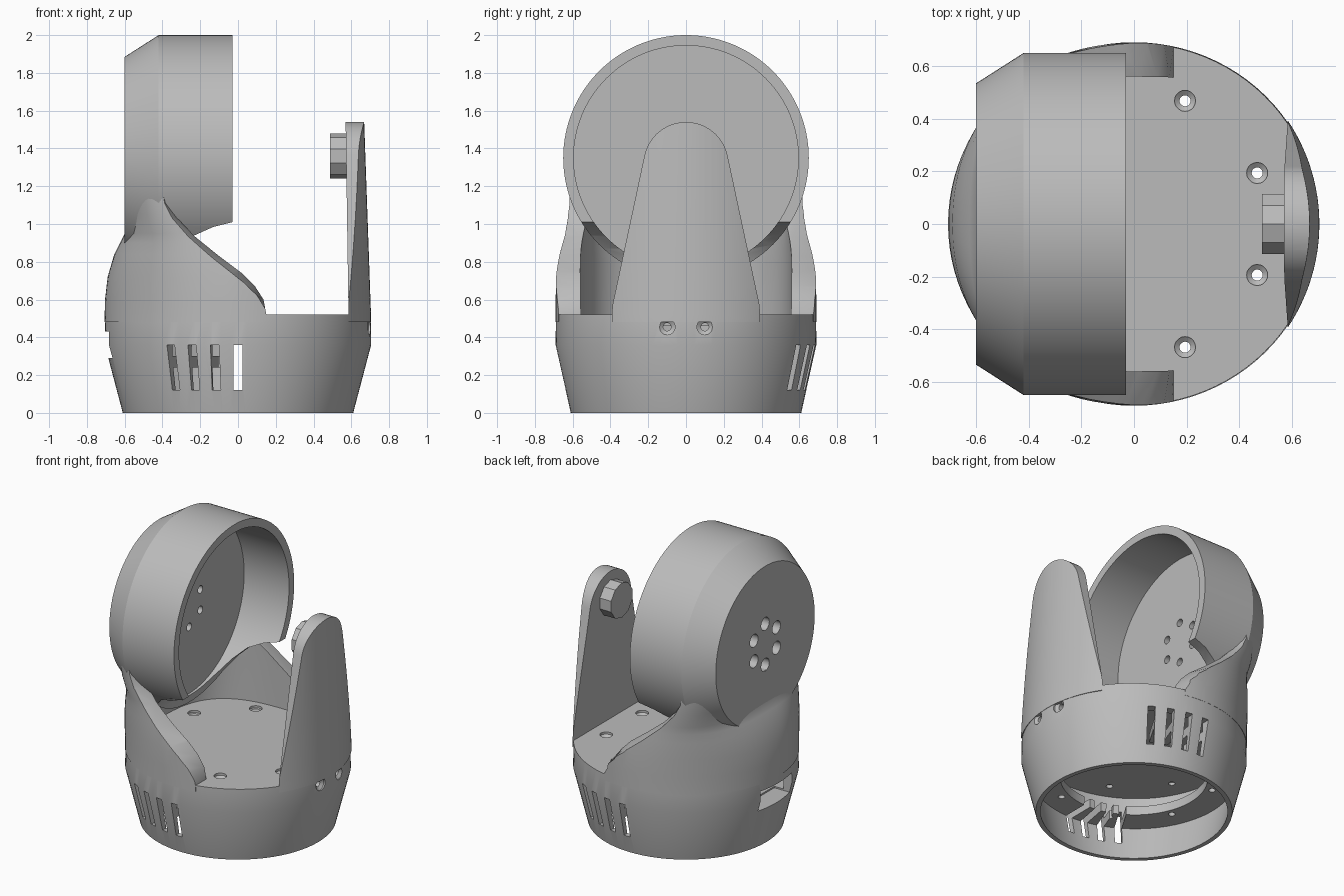
import bpy, bmesh, math
from math import sin, cos, tau, radians

if "Cube" in bpy.data.objects:
    bpy.data.objects.remove(bpy.data.objects["Cube"])

grey = bpy.data.materials.new("plain grey")
grey.use_nodes = True
COLOUR = (0.5, 0.5, 0.5, 1)
grey.diffuse_color = COLOUR
grey.node_tree.nodes["Principled BSDF"].inputs["Base Color"].default_value = COLOUR


def loft(name, rings):
    """Skin a list of equal rings of points and cap both ends."""
    bm = bmesh.new()
    rows = [[bm.verts.new(p) for p in ring] for ring in rings]
    n = len(rows[0])
    for a, b in zip(rows, rows[1:]):
        for i in range(n):
            j = (i + 1) % n
            bm.faces.new((a[i], a[j], b[j], b[i]))
    bm.faces.new(rows[0][::-1])
    bm.faces.new(rows[-1])
    bmesh.ops.recalc_face_normals(bm, faces=bm.faces)
    mesh = bpy.data.meshes.new(name)
    bm.to_mesh(mesh)
    bm.free()
    mesh.materials.append(grey)
    ob = bpy.data.objects.new(name, mesh)
    bpy.context.collection.objects.link(ob)
    return ob


def lathe_z(name, profile, cx=0, cy=0, n=96, squash=0):
    """Profile of (radius, z) turned about a vertical axis."""
    return loft(name, [[(cx + r * cos(tau * i / n),
                         cy + r * sin(tau * i / n) * (1 - squash * min(z / 0.36, 1)), z)
                        for i in range(n)] for r, z in profile])


def lathe_x(name, profile, cy=0, cz=0, n=96):
    """Profile of (radius, x) turned about a sideways axis."""
    return loft(name, [[(x, cy + r * sin(tau * i / n), cz + r * cos(tau * i / n))
                        for i in range(n)] for r, x in profile])


def oval(a, b, z, power, n=96):
    """Rounded-square ring at height z."""
    def f(v):
        return math.copysign(abs(v) ** (2 / power), v)
    return [(a * f(cos(tau * i / n)), b * f(sin(tau * i / n)), z) for i in range(n)]


def box(x0, x1, y0, y1, z0, z1, angle=0):
    """Box cutter turned about the z axis."""
    c, s = cos(angle), sin(angle)
    quad = [(x0, y0), (x1, y0), (x1, y1), (x0, y1)]
    return loft("cutter", [[(x * c - y * s, x * s + y * c, z) for x, y in quad]
                           for z in (z0, z1)])


def combine(target, cutters, operation="DIFFERENCE"):
    """Apply each cutter to the target, then remove it."""
    bpy.context.view_layer.objects.active = target
    for cutter in cutters:
        cutter.hide_render = True
        mod = target.modifiers.new("cut", "BOOLEAN")
        mod.operation, mod.solver, mod.object = operation, "EXACT", cutter
        bpy.ops.object.modifier_apply(modifier=mod.name)
        bpy.data.objects.remove(cutter)


# Hollow base with deck on top and a ledge inside
base = lathe_z("base_shell", [(0.645, 0.46), (0.645, 0.30), (0.46, 0.30), (0.46, 0.24),
                              (0.635, 0.24), (0.58, 0), (0.61, 0), (0.705, 0.36),
                              (0.702, 0.52)], squash=0.02)
cuts = []
# Ring of countersunk deck holes
for k in range(8):
    a = radians(22.5 + 45 * k)
    cuts.append(lathe_z("cutter", [(0.021, 0.2), (0.021, 0.49), (0.04, 0.505), (0.04, 0.6)],
                        0.507 * cos(a), 0.507 * sin(a), 20))
# Cooling slots, repeated half a turn round
for k in range(4):
    for turn in (-90, 90):
        cuts.append(box(0.4, 0.9, -0.023, 0.023, 0.12, 0.36, radians(turn - 10.3 * k)))
# Screw holes below the arm, and the rear port
for y in (-0.1, 0.1):
    cuts.append(lathe_x("cutter", [(0.021, 0.6), (0.021, 0.675), (0.042, 0.69), (0.042, 0.8)],
                        y, 0.455, 20))
cuts.append(box(-0.8, -0.55, -0.17, 0.17, 0.29, 0.43))
combine(base, cuts)

# Cup-shaped head lying on its side
head = lathe_x("head_cup", [(0.595, -0.37), (0.595, -0.03), (0.65, -0.03),
                            (0.65, -0.42), (0.535, -0.6)], 0, 1.35, 128)
under = [(0.1, 1.03), (-0.03, 1.01), (-0.13, 0.985), (-0.23, 0.94), (-0.30, 0.87),
         (-0.345, 0.79), (-0.365, 0.69), (-0.365, 0.5), (0.1, 0.5)]
cuts = [loft("cutter", [[(x, y, z) for x, z in under] for y in (-0.8, 0.8)])]
# Circle of stepped mounting holes
for k in range(6):
    a = tau * k / 6
    cuts.append(lathe_x("cutter", [(0.044, -0.7), (0.044, -0.45), (0.026, -0.45), (0.026, -0.3)],
                        0.14 * sin(a), 1.35 + 0.14 * cos(a), 24))
combine(head, cuts)

# Neck blending the round base into the head
neck = loft("neck_shell", [oval(a, b, z, p) for z, a, b, p in (
    (0.48, 0.707, 0.69, 2), (0.60, 0.704, 0.69, 2.03), (0.72, 0.69, 0.688, 2.15),
    (0.84, 0.655, 0.678, 2.4), (0.90, 0.625, 0.67, 2.65), (0.95, 0.60, 0.662, 3),
    (1.05, 0.597, 0.65, 3.8), (1.17, 0.597, 0.64, 4.5))])
cavity = loft("cutter", [oval(a, b, z, p) for z, a, b, p in (
    (0.50, 0.60, 0.56, 3), (0.80, 0.59, 0.56, 3), (1.0, 0.55, 0.555, 3.2),
    (1.25, 0.54, 0.55, 4))])
cup_space = lathe_x("cutter", [(0.6, -0.38), (0.6, 0.5)], 0, 1.35, 128)
# Sweeping front edge, slanting outward and down
sweep = [(0.155, 0.40), (0.15, 0.52), (0.135, 0.6), (0.09, 0.67), (0.02, 0.74), (-0.10, 0.83),
         (-0.23, 0.935), (-0.32, 1.03), (-0.365, 1.11), (-0.375, 1.17), (-0.375, 1.3),
         (1, 1.3), (1, 0.4)]
swoop = loft("cutter", [[(x - d * min(max((z - 0.52) / 0.2, 0), 1), y, z) for x, z in sweep]
                        for y, d in ((-0.75, 0.08), (-0.56, 0), (0.56, 0), (0.75, 0.08))])
combine(neck, [cavity, swoop, cup_space])

# Upright arm: tapered tongue trimmed to the round outside
tongue = [(-0.4, 0.48), (0.4, 0.48), (0.4, 0.52)]
for k in range(25):
    a = radians(12 + 156 * k / 24)
    tongue.append((0.225 * cos(a), 1.315 + 0.225 * sin(a)))
tongue.append((-0.4, 0.52))
arm = loft("support_arm", [[(x - 0.015 * (z - 0.52), y, z) for y, z in tongue]
                           for x in (0.585, 0.85)])
combine(arm, [lathe_z("cutter", [(0.706, 0.4), (0.704, 0.52), (0.668, 1.54), (0.666, 1.6)],
                      n=128)], "INTERSECT")

# Faceted pivot knob
knob = lathe_x("pivot_knob", [(0.12, 0.487), (0.12, 0.59)], 0, 1.36, 10)

# Smooth round surfaces, keep hard edges
bpy.ops.object.select_all(action="DESELECT")
for ob in (base, head, neck, arm):
    ob.select_set(True)
bpy.context.view_layer.objects.active = base
bpy.ops.object.shade_smooth_by_angle(angle=radians(25))
